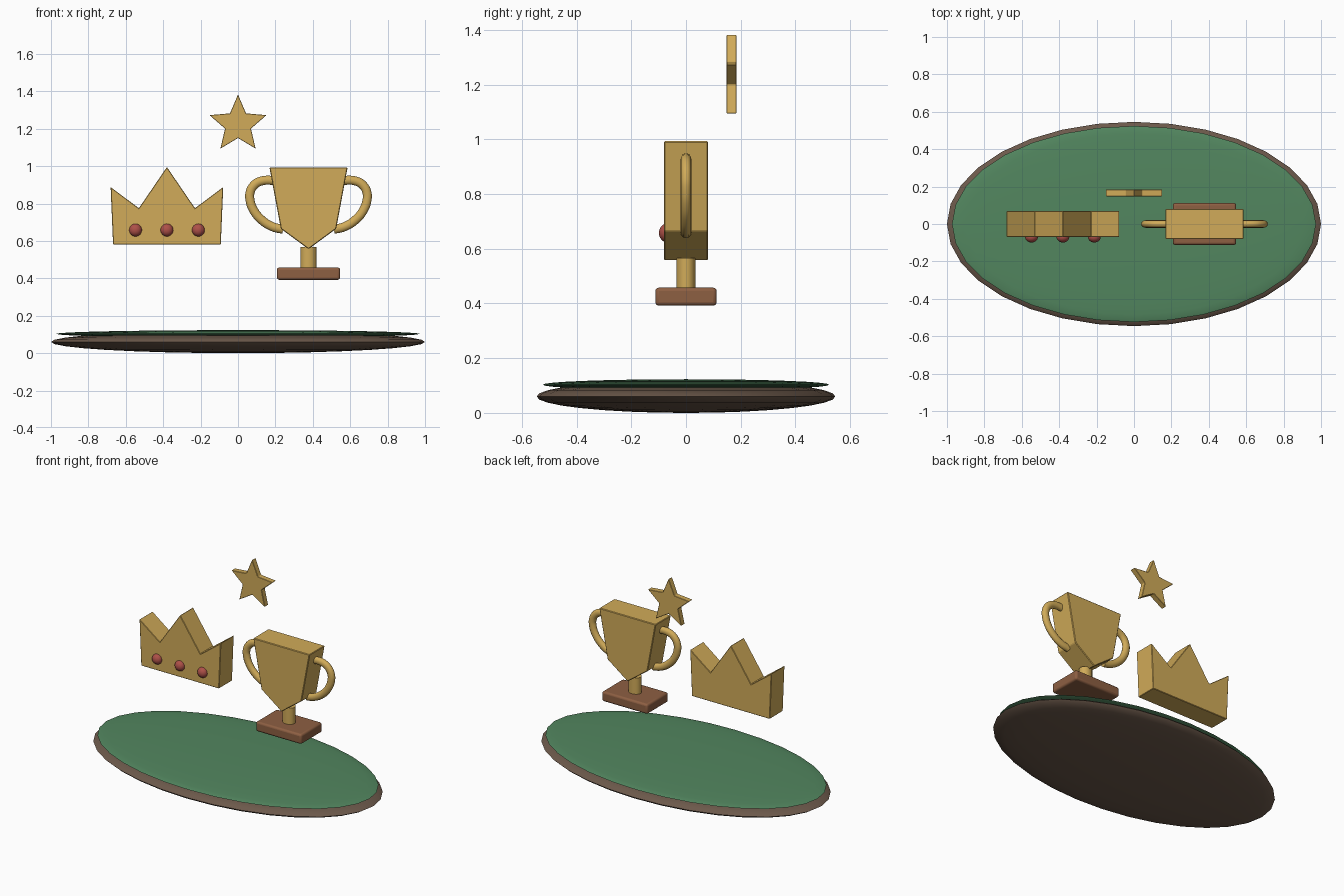
import bpy
import bmesh
import math

if "Cube" in bpy.data.objects:
    bpy.data.objects.remove(bpy.data.objects["Cube"])


def material(name, rgb):
    m = bpy.data.materials.new(name)
    m.diffuse_color = (*rgb, 1)
    m.use_nodes = True
    m.node_tree.nodes["Principled BSDF"].inputs["Base Color"].default_value = m.diffuse_color
    return m


gold = material("gold", (0.64, 0.41, 0.10))
felt = material("green_felt", (0.085, 0.24, 0.115))
wood = material("dark_wood", (0.15, 0.10, 0.07))
plinth_wood = material("red_wood", (0.27, 0.115, 0.055))
ruby = material("ruby", (0.42, 0.08, 0.065))


def finish(name, mat, bevel=0, segments=2):
    ob = bpy.context.object
    ob.name = name
    ob.data.materials.append(mat)
    bpy.ops.object.transform_apply(location=False, rotation=False, scale=True)
    bpy.ops.object.shade_smooth_by_angle(angle=math.radians(35))
    if bevel:
        mod = ob.modifiers.new("soft_edges", 'BEVEL')
        mod.width = bevel
        mod.segments = segments
    return ob


def ellipsoid(name, loc, radii, mat, segments=32, rings=16):
    bpy.ops.mesh.primitive_uv_sphere_add(segments=segments, ring_count=rings,
                                         radius=1, location=loc)
    bpy.context.object.scale = radii
    return finish(name, mat)


def plate(name, outline, y0, y1, mat, bevel):
    """Extrude an x-z outline from y0 to y1."""
    bm = bmesh.new()
    face = bm.faces.new([bm.verts.new((x, y0, z)) for x, z in outline])
    ext = bmesh.ops.extrude_face_region(bm, geom=[face])
    for v in ext["geom"]:
        if isinstance(v, bmesh.types.BMVert):
            v.co.y = y1
    bmesh.ops.recalc_face_normals(bm, faces=bm.faces)
    me = bpy.data.meshes.new(name)
    bm.to_mesh(me)
    bm.free()
    ob = bpy.data.objects.new(name, me)
    bpy.context.collection.objects.link(ob)
    me.materials.append(mat)
    mod = ob.modifiers.new("soft_edges", 'BEVEL')
    mod.width = bevel
    mod.segments = 1
    return ob


# Oval base with felt top
ellipsoid("oval_base", (0, 0, 0.06), (1.0, 0.546, 0.06), wood)
ellipsoid("felt_top", (0, 0, 0.103), (0.973, 0.524, 0.02), felt)

# Crown and its gems
CX = -0.38
half = [(0.0, 0.995), (0.15, 0.775), (0.301, 0.888), (0.288, 0.581)]
crown = [(CX + x, z) for x, z in half] + [(CX - x, z) for x, z in half[:0:-1]]
plate("crown", crown, -0.07, 0.07, gold, 0.003)
for i in (-1, 0, 1):
    ellipsoid("crown_gem", (CX + 0.168 * i, -0.07, 0.658),
              (0.034, 0.029, 0.034), ruby, 24, 12)

# Trophy cup
TX = 0.377
cup = [(-0.209, 0.993), (0.209, 0.993), (0.148, 0.665), (0, 0.556), (-0.148, 0.665)]
plate("trophy_cup", [(TX + x, z) for x, z in cup], -0.081, 0.081, gold, 0.004)

# Trophy handles
path = [(0.16, 0.922), (0.254, 0.92), (0.294, 0.895), (0.313, 0.856), (0.313, 0.82),
        (0.294, 0.765), (0.249, 0.711), (0.19, 0.675), (0.135, 0.662)]
for side, label in ((-1, "left"), (1, "right")):
    cu = bpy.data.curves.new(label + "_handle", 'CURVE')
    cu.dimensions = '3D'
    cu.bevel_depth = 0.024
    cu.bevel_resolution = 4
    cu.resolution_u = 5
    cu.use_fill_caps = True
    sp = cu.splines.new('BEZIER')
    sp.bezier_points.add(len(path) - 1)
    for p, (x, z) in zip(sp.bezier_points, path):
        p.co = (side * x, 0, z)
        p.handle_left_type = p.handle_right_type = 'AUTO'
    cu.materials.append(gold)
    ob = bpy.data.objects.new(label + "_handle", cu)
    ob.location.x = TX
    ob.scale.y = 0.84
    bpy.context.collection.objects.link(ob)

# Trophy stem and plinth
bpy.ops.mesh.primitive_cylinder_add(vertices=32, radius=1, depth=1, location=(TX, 0, 0.502))
bpy.context.object.scale = (0.042, 0.035, 0.13)
finish("trophy_stem", gold)
bpy.ops.mesh.primitive_cube_add(size=1, location=(TX, 0, 0.425))
bpy.context.object.scale = (0.338, 0.224, 0.066)
finish("trophy_plinth", plinth_wood, 0.013, 3)

# Star
star = []
for i in range(10):
    r = 0.073 if i % 2 else 0.16
    a = math.pi / 2 + i * math.pi / 5
    star.append((r * math.cos(a), 1.223 + r * math.sin(a)))
plate("star", star, 0.148, 0.185, gold, 0.002)
